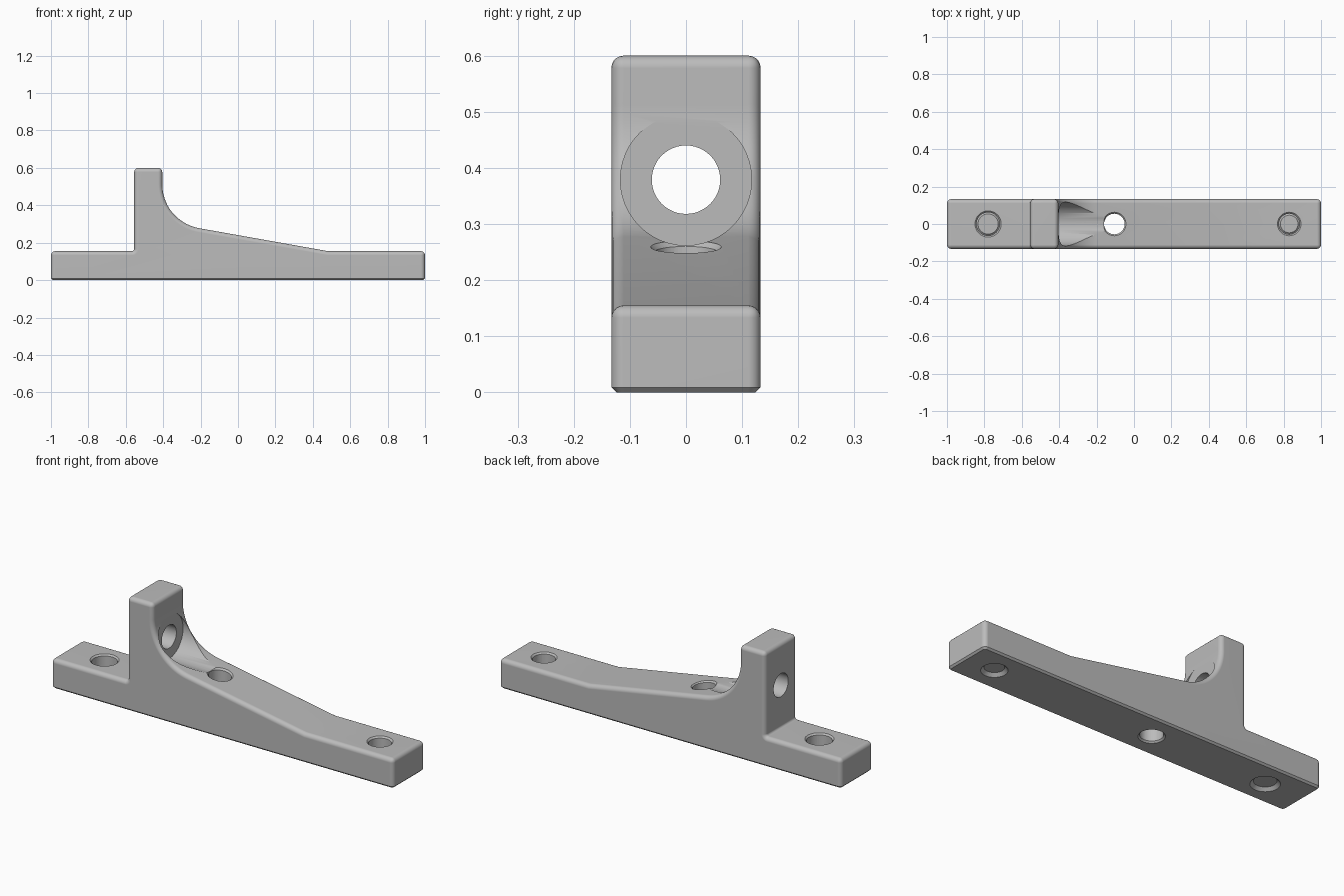
import bpy
import bmesh
from math import sin, cos, pi, atan2
from mathutils import Matrix, Vector

if "Cube" in bpy.data.objects:
    bpy.data.objects.remove(bpy.data.objects["Cube"], do_unlink=True)

HALF_W = 0.133
DECK = 0.155
WALL_FRONT, WALL_BACK, WALL_TOP = -0.405, -0.555, 0.6
RAMP_END = 0.48
SLOPE = 0.178
TILT = atan2(SLOPE, 1)
SWEEP_R = 0.24


def make_object(name, bm):
    mesh = bpy.data.meshes.new(name)
    bm.to_mesh(mesh)
    bm.free()
    obj = bpy.data.objects.new(name, mesh)
    bpy.context.collection.objects.link(obj)
    return obj


def arc(cx, cz, r, start, end, n):
    steps = [start + (end - start) * i / n for i in range(n + 1)]
    return [(cx + r * cos(a), cz + r * sin(a)) for a in steps]


def ramp_height(x):
    return DECK + (RAMP_END - x) * SLOPE


# Side profile: base, ramp, swept fillet and upright
cx = WALL_FRONT + SWEEP_R
tangent_x = cx - SWEEP_R * sin(TILT)
cz = ramp_height(tangent_x) + SWEEP_R * cos(TILT)
profile = [(-1, 0), (1, 0), (1, DECK), (RAMP_END, DECK)]
profile += arc(cx, cz, SWEEP_R, 1.5 * pi - TILT, pi, 20)
profile += [(WALL_FRONT, WALL_TOP), (WALL_BACK, WALL_TOP)]
profile += arc(WALL_BACK - 0.012, DECK + 0.012, 0.012, 0, -pi / 2, 4)
profile += [(-1, DECK)]

bm = bmesh.new()
side = bm.faces.new([bm.verts.new((x, -HALF_W, z)) for x, z in profile])
grown = bmesh.ops.extrude_face_region(bm, geom=[side])
moved = [v for v in grown["geom"] if isinstance(v, bmesh.types.BMVert)]
bmesh.ops.translate(bm, verts=moved, vec=(0, 2 * HALF_W, 0))
bmesh.ops.recalc_face_normals(bm, faces=bm.faces)


def on_floor(edge):
    return all(v.co.z < 1e-4 for v in edge.verts)


# Rounded outer edges, then a plain chamfer around the underside
outer = [e for e in bm.edges
         if not on_floor(e) and e.calc_face_angle_signed() > 0.5]
bmesh.ops.bevel(bm, geom=outer, offset=0.022, offset_type='OFFSET',
                segments=5, profile=0.5, affect='EDGES')
rim = [e for e in bm.edges if on_floor(e) and e.calc_face_angle() > 0.5]
bmesh.ops.bevel(bm, geom=rim, offset=0.009, offset_type='OFFSET',
                segments=1, profile=0.5, affect='EDGES')
bracket = make_object("bracket_body", bm)

cutters = []


def cutter(name, center, direction, r1, r2, depth):
    bm = bmesh.new()
    turn = Vector(direction).to_track_quat('Z', 'Y').to_matrix().to_4x4()
    bmesh.ops.create_cone(bm, cap_ends=True, segments=48, radius1=r1,
                          radius2=r2, depth=depth,
                          matrix=Matrix.Translation(center) @ turn)
    obj = make_object(name, bm)
    obj.hide_render = True
    cutters.append(obj)


# Recess swept along the ramp and the hole through the upright
bore_z = 0.379
cutter("recess_cutter", (WALL_FRONT + 0.502, 0, bore_z), (1, 0, 0),
       0.117, 0.117, 1)
cutter("upright_hole_cutter", (-0.48, 0, bore_z), (1, 0, 0), 0.061, 0.061, 0.4)

# Vertical screw holes with chamfered rims
C = 0.008
for x, r, top, lean in ((-0.78, 0.062, DECK, 0),
                        (-0.105, 0.055, ramp_height(-0.105), SLOPE),
                        (0.83, 0.055, DECK, 0)):
    cutter("screw_hole_cutter", (x, 0, 0.2), (0, 0, 1), r, r, 0.8)
    cutter("top_rim_cutter", (x, 0, top), (lean, 0, 1), r - C, r + 3 * C, 4 * C)
    cutter("bottom_rim_cutter", (x, 0, 0), (0, 0, -1), r - C, r + 3 * C, 4 * C)

bpy.ops.object.select_all(action='DESELECT')
bracket.select_set(True)
bpy.context.view_layer.objects.active = bracket
for obj in cutters:
    mod = bracket.modifiers.new("cut", 'BOOLEAN')
    mod.operation = 'DIFFERENCE'
    mod.solver = 'EXACT'
    mod.object = obj
    bpy.ops.object.modifier_apply(modifier=mod.name)
    bpy.data.objects.remove(obj, do_unlink=True)

# Single grey finish, smooth across the rounded edges
grey = bpy.data.materials.new("plain_grey")
grey.use_nodes = True
colour = (0.5, 0.5, 0.5, 1)
grey.diffuse_color = colour
grey.node_tree.nodes["Principled BSDF"].inputs["Base Color"].default_value = colour
bracket.data.materials.clear()
bracket.data.materials.append(grey)
bpy.ops.object.shade_smooth_by_angle(angle=0.5)
weighted = bracket.modifiers.new("weighted_normals", 'WEIGHTED_NORMAL')
weighted.keep_sharp = True
